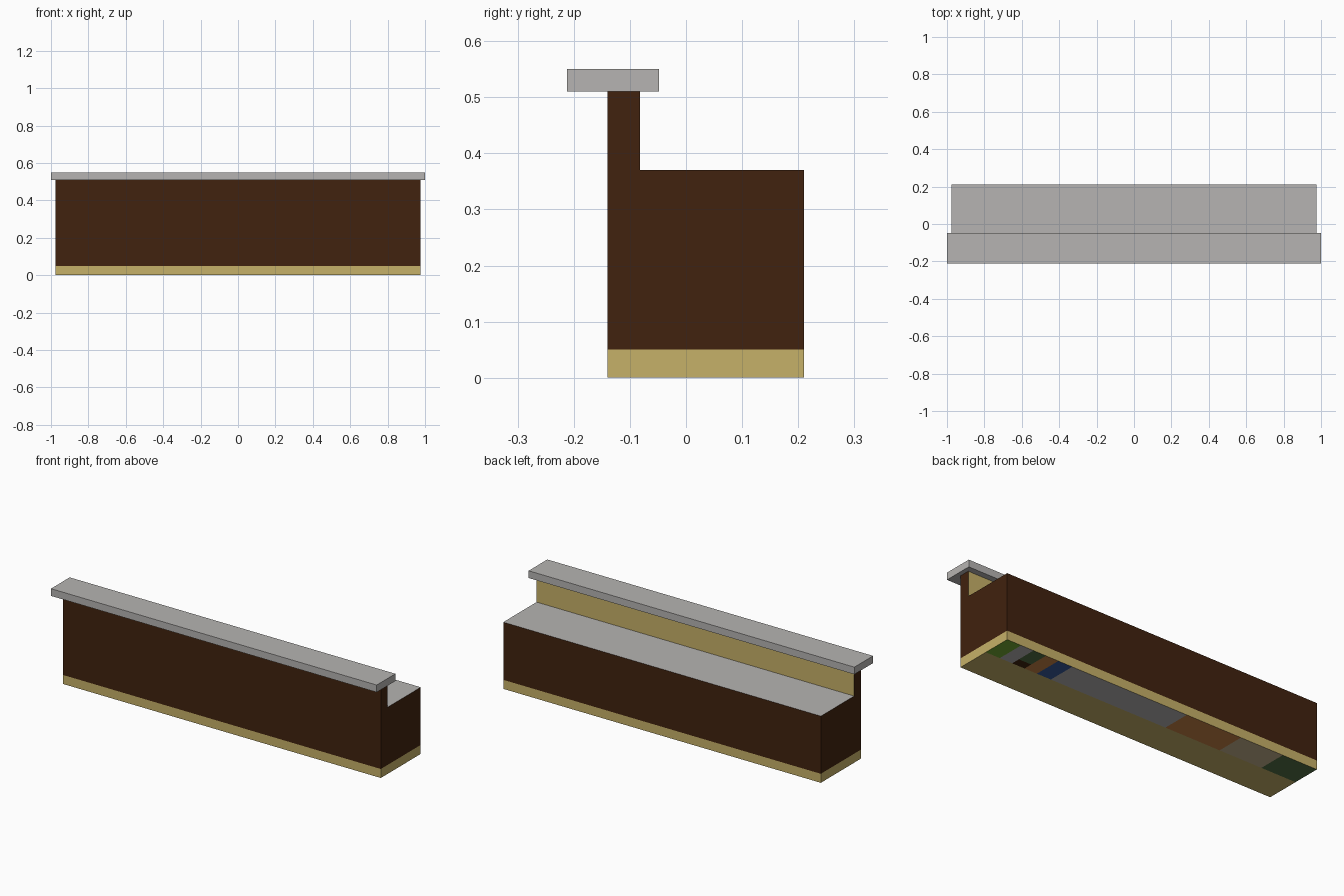
import bpy, bmesh
from mathutils import Vector

if "Cube" in bpy.data.objects:
    bpy.data.objects.remove(bpy.data.objects["Cube"])


def lin(c):
    c /= 255
    return c / 12.92 if c <= 0.04045 else ((c + 0.055) / 1.055) ** 2.4


def material(name, r, g, b):
    m = bpy.data.materials.new(name)
    m.diffuse_color = (lin(r), lin(g), lin(b), 1)
    m.use_nodes = True
    m.node_tree.nodes["Principled BSDF"].inputs["Base Color"].default_value = m.diffuse_color
    return m


NAMES = ["stone_grey", "dark_wood", "tan", "terracotta", "leaf_green",
         "dark_green", "blue", "taupe"]
RGB = [(182, 180, 178), (65, 34, 14), (198, 177, 104), (200, 130, 70),
       (116, 172, 50), (84, 112, 68), (57, 92, 158), (198, 178, 142)]
MATS = [material(n, *c) for n, c in zip(NAMES, RGB)]
GREY, WOOD, TAN, TERRA, GREEN, DKGREEN, BLUE, TAUPE = range(8)

HALF = 0.975
FRONT, STEP, BACK = -0.14, -0.082, 0.21


def prism(profile, half):
    """Extrude a (y, z) profile along x."""
    bm = bmesh.new()
    face = bm.faces.new([bm.verts.new((-half, y, z)) for y, z in profile])
    ext = bmesh.ops.extrude_face_region(bm, geom=[face])["geom"]
    bmesh.ops.translate(bm, vec=(2 * half, 0, 0),
                        verts=[v for v in ext if isinstance(v, bmesh.types.BMVert)])
    bmesh.ops.recalc_face_normals(bm, faces=bm.faces)
    return bm


def finish(bm, name, rule):
    """Colour faces by rule(centre, normal) and link the object."""
    bm.normal_update()
    for f in bm.faces:
        f.material_index = rule(f.calc_center_median(), f.normal)
    me = bpy.data.meshes.new(name)
    bm.to_mesh(me)
    bm.free()
    for m in MATS:
        me.materials.append(m)
    ob = bpy.data.objects.new(name, me)
    bpy.context.collection.objects.link(ob)


def rect(y0, y1, z0, z1):
    return [(y0, z0), (y1, z0), (y1, z1), (y0, z1)]


def drop_faces(bm, sign):
    """Remove the hidden faces that look straight up or down."""
    bm.normal_update()
    bmesh.ops.delete(bm, geom=[f for f in bm.faces if f.normal.z * sign > 0.9],
                     context='FACES_ONLY')


# Counter body with raised front wall: grey worktop, tan wall back
def body_rule(c, n):
    if n.z > 0.9:
        return GREY
    if n.y > 0.9 and c.y < 0:
        return TAN
    return WOOD


body = prism([(FRONT, 0.05), (BACK, 0.05), (BACK, 0.37), (STEP, 0.37),
              (STEP, 0.51), (FRONT, 0.51)], HALF)
drop_faces(body, -1)
finish(body, "counter_body", body_rule)

# Plinth with coloured patches along the back half of its underside
# (end of patch as a fraction from +x to -x, colour)
PATCHES = [(0.045, GREEN), (0.085, GREY), (0.125, DKGREEN), (0.165, TERRA),
           (0.21, BLUE), (0.58, GREY), (0.755, TERRA), (0.89, TAUPE), (1.0, DKGREEN)]


def plinth_rule(c, n):
    if n.z > -0.9 or c.y < 0.05:
        return TAN
    u = (HALF - c.x) / (2 * HALF)
    colour = next(col for end, col in PATCHES if u < end)
    if 0.085 < u < 0.125 and c.y < 0.1:
        return WOOD
    return colour


plinth = prism(rect(FRONT, BACK, 0, 0.05), HALF)
drop_faces(plinth, 1)
cuts = [(Vector((HALF * (1 - 2 * u), 0, 0)), Vector((1, 0, 0))) for u, _ in PATCHES[:-1]]
cuts += [(Vector((0, y, 0)), Vector((0, 1, 0))) for y in (0.05, 0.1)]
for co, no in cuts:
    bmesh.ops.bisect_plane(plinth, geom=plinth.verts[:] + plinth.edges[:] + plinth.faces[:],
                           plane_co=co, plane_no=no)
finish(plinth, "plinth", plinth_rule)

# Overhanging bar top
finish(prism(rect(-0.212, -0.048, 0.51, 0.55), 1.0), "bar_top", lambda c, n: GREY)
